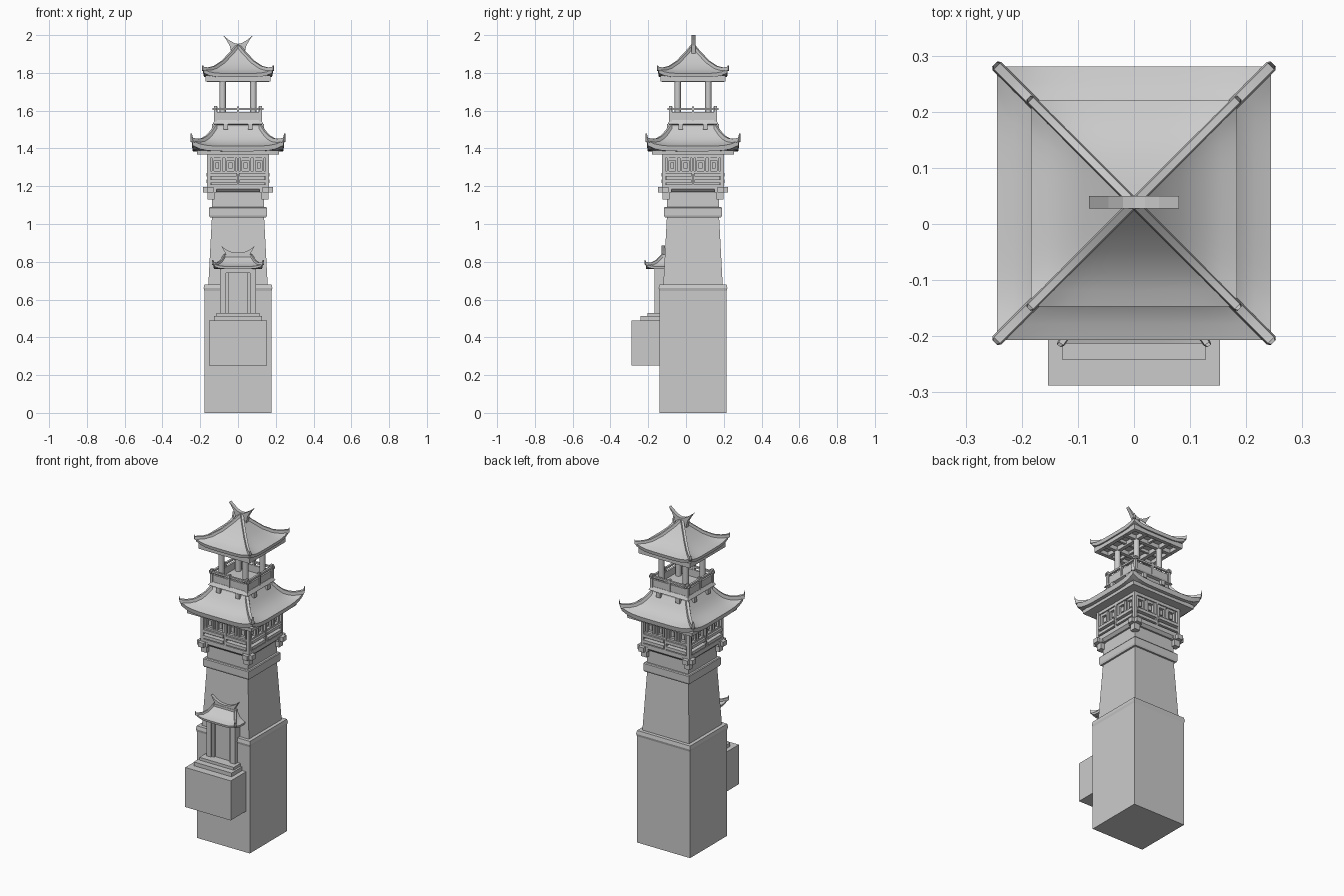
import bpy, bmesh, math
from mathutils import Vector, Matrix

if "Cube" in bpy.data.objects:
    bpy.data.objects.remove(bpy.data.objects["Cube"])

CY = 0.037  # tower axis in y


def finish(name, bm, smooth=False):
    bmesh.ops.recalc_face_normals(bm, faces=bm.faces)
    me = bpy.data.meshes.new(name)
    bm.to_mesh(me)
    bm.free()
    ob = bpy.data.objects.new(name, me)
    bpy.context.collection.objects.link(ob)
    if smooth:
        bpy.ops.object.select_all(action='DESELECT')
        ob.select_set(True)
        bpy.context.view_layer.objects.active = ob
        bpy.ops.object.shade_smooth_by_angle(angle=math.radians(30))
    return ob


def boxes(name, items, turns=4, cy=CY):
    """Boxes (x0,x1,y0,y1,z0,z1) around the axis, repeated by quarter turns."""
    bm = bmesh.new()
    for k in range(turns):
        rot = Matrix.Translation((0, cy, 0)) @ Matrix.Rotation(k * math.pi / 2, 4, 'Z')
        for a, b, c, d, e, f in items:
            m = rot @ Matrix.Translation(((a + b) / 2, (c + d) / 2, (e + f) / 2))
            bmesh.ops.create_cube(bm, size=1, matrix=m @ Matrix.Diagonal((b - a, d - c, f - e, 1)))
    return finish(name, bm)


def skin(bm, rings):
    loops = [[bm.verts.new(p) for p in r] for r in rings]
    n = len(loops[0])
    for a, b in zip(loops, loops[1:]):
        for i in range(n):
            bm.faces.new((a[i], a[(i + 1) % n], b[(i + 1) % n], b[i]))
    bm.faces.new(loops[0])
    bm.faces.new(loops[-1])


def rect(hx, hy, z, cy=CY, n=1, lift=0):
    """Rectangular ring with n segments a side and raised corners."""
    c = [(-hx, -hy), (hx, -hy), (hx, hy), (-hx, hy)]
    out = []
    for k in range(4):
        p, q = Vector(c[k]), Vector(c[(k + 1) % 4])
        for i in range(n):
            v = p.lerp(q, i / n)
            out.append((v.x, v.y + cy, z + lift * abs(2 * i / n - 1) ** 5))
    return out


def loft(name, prof):
    bm = bmesh.new()
    skin(bm, [rect(h, h, z) for h, z in prof])
    return finish(name, bm)


def roof(name, levels, thick, lift, tip, w, cy=CY, clip=None):
    """Curved hip roof plus swept hip ridges with upturned tips."""
    n, m = 12, len(levels) - 1
    hx, hy, z = levels[0]
    rings = [rect(hx * .8, hy * .8, z - thick, cy, n), rect(hx * .98, hy * .98, z - thick, cy, n, lift)]
    lifts = [lift * (1 - i / m) ** 3 for i in range(m + 1)]
    rings += [rect(a, b, c, cy, n, l) for (a, b, c), l in zip(levels, lifts)]
    bm, rd = bmesh.new(), bmesh.new()
    skin(bm, rings)
    for sx in (-1, 1):
        for sy in (-1, 1):
            pts = [Vector((sx * (hx + .004), sy * (hy + .004) + cy, tip - .012))]
            pts += [Vector((sx * a, sy * b + cy, c + l)) for (a, b, c), l in zip(levels, lifts)]
            d = pts[1] - pts[-1]
            s = Vector((-d.y, d.x, 0)).normalized() * w
            secs = []
            for i, p in enumerate(pts):
                k, up, dn = (.6, .012, .012) if i == 0 else (1, w * 1.3, .008)
                U, D = Vector((0, 0, up)), Vector((0, 0, -dn))
                secs.append([p - s * k + D, p + s * k + D, p + s * k * .7 + U, p - s * k * .7 + U])
            skin(rd, secs)
    for b, nm in ((bm, name), (rd, name + "_hip_ridges")):
        if clip is not None:
            bmesh.ops.bisect_plane(b, geom=b.verts[:] + b.edges[:] + b.faces[:],
                                   plane_co=(0, clip, 0), plane_no=(0, 1, 0), clear_outer=True)
        finish(nm, b, True)


def finial(name, half, y0, y1):
    pts = half + [(-x, z) for x, z in reversed(half) if x > 0]
    bm = bmesh.new()
    skin(bm, [[(x, y, z) for x, z in pts] for y in (y0, y1)])
    finish(name, bm)


# Plinth, tapered shaft and collar
loft("plinth", [(.178, 0), (.178, .645), (.182, .66), (.178, .68)])
loft("shaft", [(.157, .68), (.138, 1.04)])
loft("shaft_collar", [(.149, 1.035), (.153, 1.045), (.153, 1.085), (.149, 1.09)])
loft("neck", [(.138, 1.09), (.138, 1.17)])

# Corner brackets carrying the gallery
boxes("gallery_brackets", [
    (-.185, -.115, -.165, -.13, 1.167, 1.195), (.115, .185, -.165, -.13, 1.167, 1.195),
    (-.162, -.125, -.162, -.125, 1.13, 1.167),
    (-.165, -.13, -.185, -.115, 1.167, 1.195), (.13, .165, -.185, -.115, 1.167, 1.195)])
loft("gallery_floor", [(.148, 1.17), (.163, 1.185), (.163, 1.21)])

# Gallery walls with posts, windows and railings
loft("gallery_core", [(.14, 1.2), (.14, 1.38)])
wall = [(-.163, -.145, -.163, -.145, 1.2, 1.38), (-.006, .006, -.163, -.13, 1.2, 1.38),
        (-.15, .15, -.161, -.13, 1.35, 1.38), (-.15, .15, -.157, -.13, 1.265, 1.28)]
for s in (-.11, -.04, .04, .11):
    for e in (-.023, .023):
        wall.append((s + e - .005, s + e + .005, -.155, -.13, 1.275, 1.355))
    wall.append((s - .023, s + .023, -.153, -.13, 1.335, 1.352))
    wall.append((s - .01, s + .01, -.148, -.13, 1.295, 1.325))
boxes("gallery_walls", wall)
boxes("gallery_rails", [(a, b, -.168, -.14, z, z + .018)
                        for a, b in ((-.145, -.009), (.009, .145)) for z in (1.217, 1.252)])

# Lower roof
loft("lower_eave_slab", [(.216, 1.368), (.218, 1.39)])
roof("lower_roof", [(h, h, z) for h, z in
     ((.244, 1.412), (.215, 1.421), (.19, 1.433), (.165, 1.452), (.143, 1.478), (.118, 1.515))],
     .027, .03, 1.48, .011)

# Open balcony
loft("balcony_floor", [(.118, 1.505), (.118, 1.525), (.134, 1.53), (.122, 1.55)])
boxes("balcony_brackets", [(s - .013, s + .013, -.137, -.1, 1.5, 1.53) for s in (-.065, .065)])
boxes("balcony_parapet", [
    (-.12, .12, -.12, -.108, 1.545, 1.592), (-.135, .135, -.124, -.112, 1.603, 1.614),
    (-.126, -.11, -.126, -.11, 1.54, 1.625), (-.006, .006, -.125, -.109, 1.54, 1.622)])
bm = bmesh.new()
for x in (-.081, .081):
    for y in (-.081, .081):
        bmesh.ops.create_cone(bm, cap_ends=True, segments=16, radius1=.017, radius2=.017, depth=.225,
                              matrix=Matrix.Translation((x, CY + y, 1.655)))
finish("balcony_columns", bm, True)

# Beam lattice and upper roof
boxes("upper_eave_beams", [(-.172, .172, -.172, -.15, 1.755, 1.785), (-.165, .165, -.092, -.07, 1.752, 1.785),
                           (-.165, .165, -.007, .007, 1.76, 1.785)])
roof("upper_roof", [(h, h, z) for h, z in
     ((.184, 1.797), (.155, 1.806), (.125, 1.82), (.085, 1.85), (.04, 1.897), (.006, 1.938))],
     .02, .022, 1.84, .009)
finial("top_finial", [(0, 1.9), (.034, 1.9), (.044, 1.945), (.062, 1.975), (.08, 2.0),
                      (.045, 1.972), (.02, 1.958), (0, 1.954)], .028, .05)

# Small shrine on the front face
boxes("shrine_plinth", [(-.153, .153, -.288, -.13, .25, .49)], 1, 0)
boxes("shrine_steps", [(-.127, .127, -.242, -.13, .49, .513), (-.115, .115, -.205, -.13, .513, .53)], 1, 0)
boxes("shrine_niche", [(s * .08 - .016, s * .08 + .016, -.167, -.11, .53, .775) for s in (-1, 1)] +
      [(s * .057 - .008, s * .057 + .008, -.158, -.11, .53, .76) for s in (-1, 1)] +
      [(-.07, .07, -.148, -.11, .53, .775), (-.095, .095, -.168, -.11, .74, .775)], 1, 0)
roof("shrine_roof", [(.13, .1, .775), (.11, .072, .782), (.092, .045, .798), (.07, .012, .832)],
     .013, .015, .81, .007, cy=-.113, clip=-.1)
boxes("shrine_ridge", [(-.074, .074, -.132, -.1, .822, .838)], 1, 0)
finial("shrine_finial", [(0, .832), (.06, .832), (.072, .855), (.09, .885), (.062, .864), (.035, .852), (0, .848)],
       -.13, -.112)
